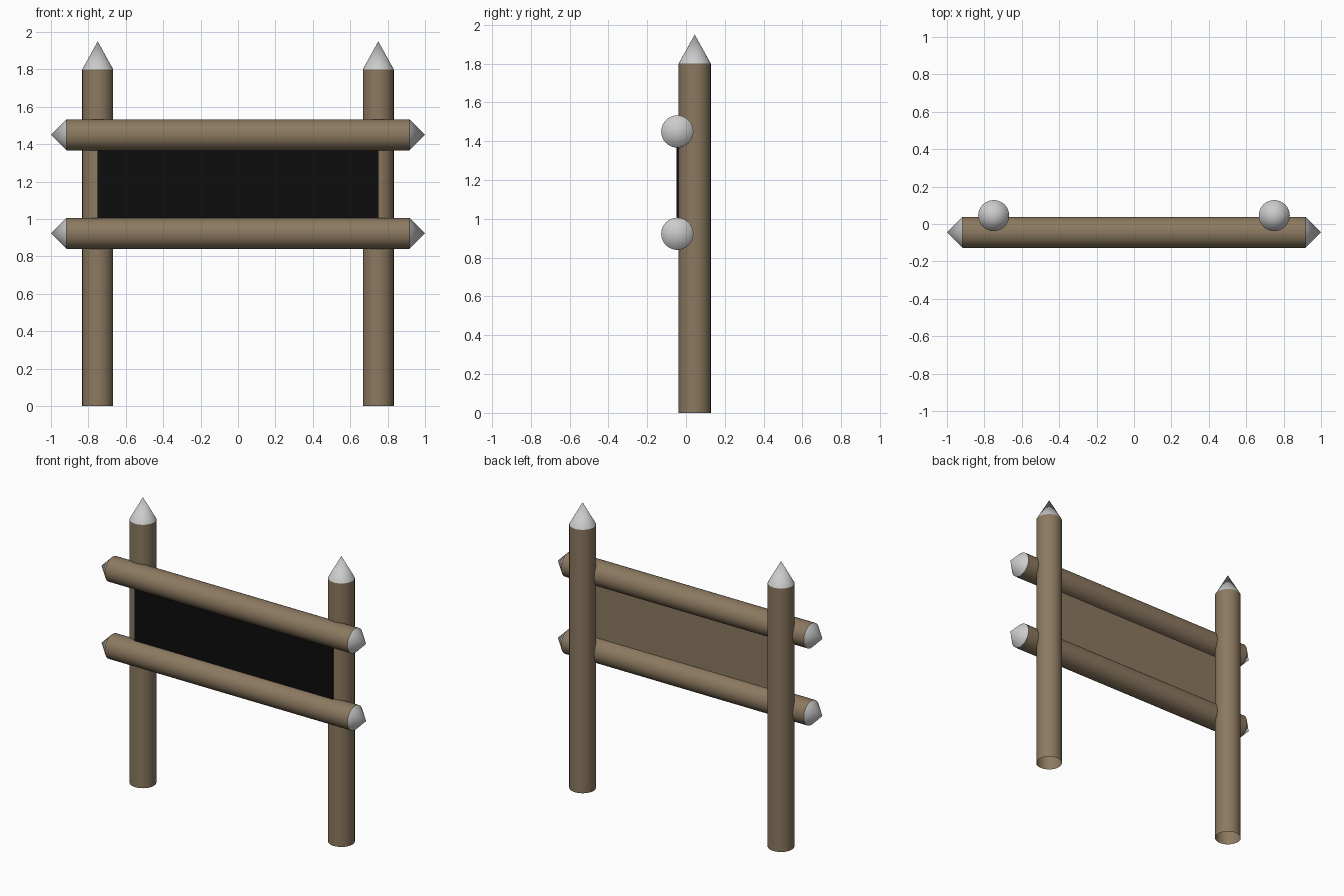
import bpy, bmesh, math
from mathutils import Matrix, Vector

if "Cube" in bpy.data.objects:
    bpy.data.objects.remove(bpy.data.objects["Cube"])

R = 0.083  # log radius


def material(name, rgb):
    m = bpy.data.materials.new(name)
    m.diffuse_color = (*rgb, 1.0)
    m.use_nodes = True
    m.node_tree.nodes["Principled BSDF"].inputs["Base Color"].default_value = m.diffuse_color
    return m


WOOD = material("brown wood", (0.262, 0.191, 0.117))
GREY = material("light grey", (0.60, 0.60, 0.60))
BLACK = material("black board", (0.004, 0.004, 0.004))


def add_object(name, bm, mats, smooth=False):
    mesh = bpy.data.meshes.new(name)
    bm.to_mesh(mesh)
    bm.free()
    for m in mats:
        mesh.materials.append(m)
    ob = bpy.data.objects.new(name, mesh)
    bpy.context.collection.objects.link(ob)
    if smooth:
        bpy.ops.object.select_all(action='DESELECT')
        ob.select_set(True)
        bpy.context.view_layer.objects.active = ob
        bpy.ops.object.shade_smooth_by_angle(angle=math.radians(30))
    return ob


def round_part(name, start, end, r_end, mat):
    """Open tube (r_end = R) or pointed tip (r_end = 0) from start to end."""
    start, end = Vector(start), Vector(end)
    axis = end - start
    bm = bmesh.new()
    bmesh.ops.create_cone(bm, cap_ends=False, segments=32, radius1=R,
                          radius2=r_end, depth=axis.length)
    bmesh.ops.remove_doubles(bm, verts=bm.verts, dist=1e-5)
    turn = Vector((0, 0, 1)).rotation_difference(axis).to_matrix().to_4x4()
    bmesh.ops.transform(bm, verts=bm.verts,
                        matrix=Matrix.Translation((start + end) / 2) @ turn)
    return add_object(name, bm, [mat], smooth=True)


# Upright posts with pointed caps
for side, x in (("left", -0.75), ("right", 0.75)):
    round_part(side + "_post", (x, 0.045, 0), (x, 0.045, 1.80), R, WOOD)
    round_part(side + "_post_tip", (x, 0.045, 1.80), (x, 0.045, 1.95), 0, GREY)

# Horizontal rails with a pointed cap at each end
for level, z in (("lower", 0.923), ("upper", 1.45)):
    round_part(level + "_rail", (-0.917, -0.045, z), (0.917, -0.045, z), R, WOOD)
    for side, s in (("left", -1), ("right", 1)):
        round_part(f"{level}_rail_{side}_tip", (s * 0.917, -0.045, z),
                   (s, -0.045, z), 0, GREY)

# Sign board between the rails: black, with a wooden back
bm = bmesh.new()
bmesh.ops.create_cube(bm, size=1.0, matrix=Matrix.Translation((0, -0.043, 1.187))
                      @ Matrix.Diagonal((1.5, 0.012, 0.44, 1)))
bm.normal_update()
for f in bm.faces:
    f.material_index = 1 if f.normal.y > 0.5 else 0
add_object("sign_board", bm, [BLACK, WOOD])
